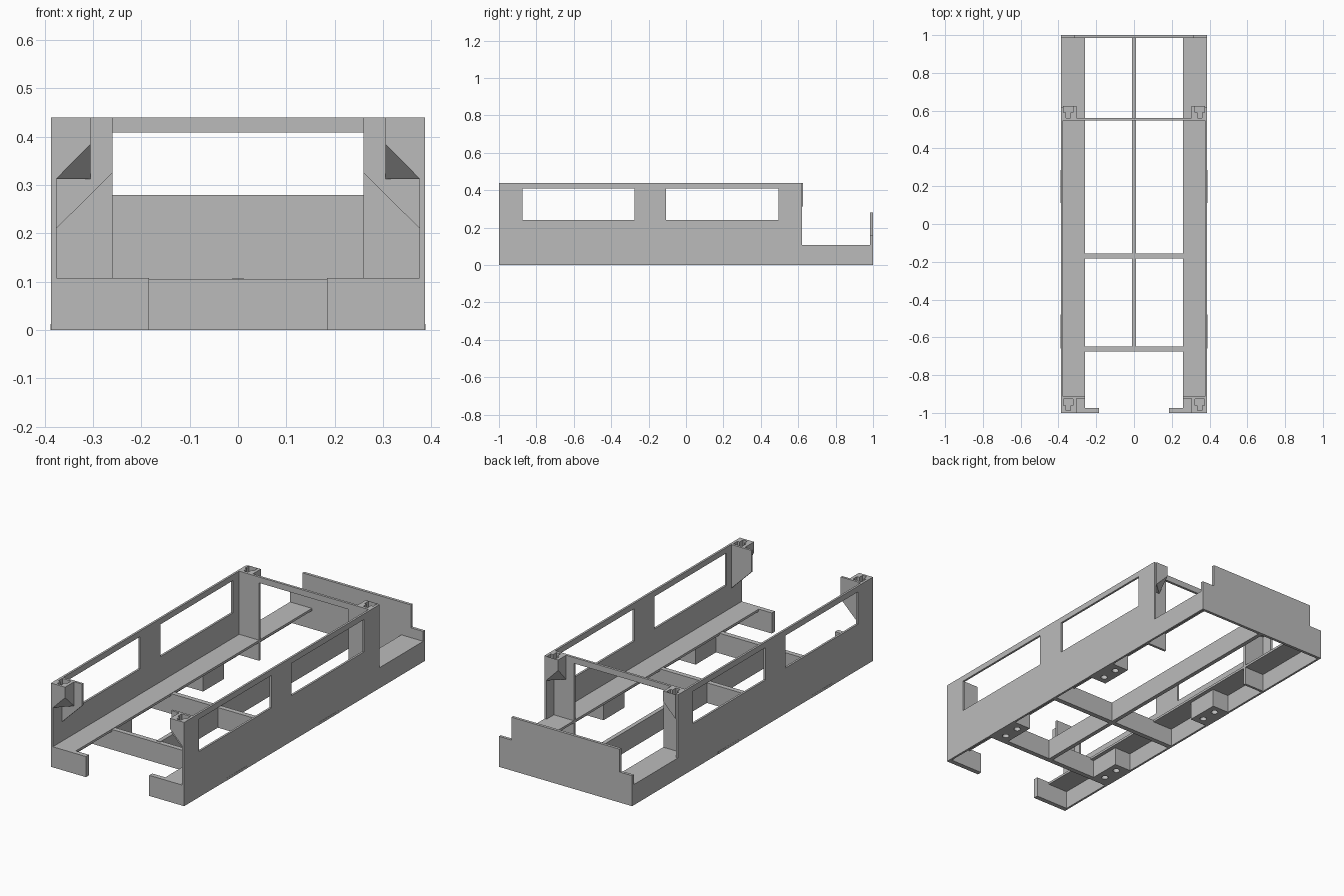
import bpy, bmesh, math
from mathutils import Vector

if "Cube" in bpy.data.objects:
    bpy.data.objects.remove(bpy.data.objects["Cube"])

GREY = bpy.data.materials.new("plain grey")
GREY.diffuse_color = (0.5, 0.5, 0.5, 1)
GREY.use_nodes = True
GREY.node_tree.nodes["Principled BSDF"].inputs["Base Color"].default_value = GREY.diffuse_color


def make(name, bm, mirror=False, cutters=()):
    """Turn a bmesh into an object, cut it, and mirror it to -x if wanted."""
    bmesh.ops.recalc_face_normals(bm, faces=bm.faces)
    me = bpy.data.meshes.new(name)
    bm.to_mesh(me)
    bm.free()
    me.materials.append(GREY)
    ob = bpy.data.objects.new(name, me)
    bpy.context.collection.objects.link(ob)
    for c in cutters:
        m = ob.modifiers.new("cut", 'BOOLEAN')
        m.operation, m.solver, m.object = 'DIFFERENCE', 'EXACT', c
    if mirror:
        ob.modifiers.new("mirror", 'MIRROR')
    return ob


def hide(ob):
    ob.hide_render = True
    ob.hide_set(True)
    return ob


def box(name, x, y, z, **kw):
    bm = bmesh.new()
    bmesh.ops.create_cube(bm, size=1)
    for v in bm.verts:
        v.co = [r[0] if c < 0 else r[1] for c, r in zip(v.co, (x, y, z))]
    return make(name, bm, **kw)


def prism(name, pts, axis, a, b, **kw):
    """Extrude a 2D profile along x (profile is y,z), y (x,z) or z (x,y)."""
    bm = bmesh.new()

    def place(p, d):
        c = list(p)
        c.insert(axis, d)
        return bm.verts.new(c)
    lo, hi = [place(p, a) for p in pts], [place(p, b) for p in pts]
    bm.faces.new(lo)
    bm.faces.new(hi[::-1])
    for i in range(len(pts)):
        j = (i + 1) % len(pts)
        bm.faces.new((lo[i], hi[i], hi[j], lo[j]))
    return make(name, bm, **kw)


W, WI, DI = 0.387, 0.376, 0.26      # outer wall, inner wall, deck inner edge
TOP, DECK = 0.44, 0.108

# Side walls with two windows each
windows = [hide(box("window_cutter", (0.3, 0.45), y, (0.24, 0.41)))
           for y in ((-0.875, -0.275), (-0.108, 0.495))]
prism("side_wall", [(-1, 0), (1, 0), (1, DECK), (0.62, DECK), (0.62, TOP), (-1, TOP)],
      0, WI, W, mirror=True, cutters=windows)

# Deck strips along both sides
box("side_deck", (DI, WI), (-1, 0.985), (DECK - 0.012, DECK), mirror=True)

# Back plate with raised middle, and front lips
prism("back_plate", [(-W, 0), (W, 0), (W, 0.16), (0.315, 0.16), (0.315, 0.28),
                     (-0.315, 0.28), (-0.315, 0.16), (-W, 0.16)], 1, 0.985, 1)
box("front_lip", (0.184, WI), (-1, -0.975), (0, DECK), mirror=True)

# Floor bars
box("centre_bar", (-0.011, 0.011), (-0.66, 0.985), (0, DECK))
for y in (-0.662, -0.17):
    box("cross_bar", (-WI, WI), (y - 0.013, y + 0.013), (0, DECK - 0.002))

# Portal frame near the back, legs run down below the deck
prism("portal_frame", [(-WI, 0), (-DI, 0), (-DI, 0.409), (DI, 0.409), (DI, 0), (WI, 0),
                       (WI, TOP), (-WI, TOP)], 1, 0.547, 0.56)

# Front gusset plates with a sloping lower edge
prism("front_gusset", [(DI, TOP), (WI, TOP), (WI, 0.21), (DI, 0.325)],
      1, -0.925, -0.913, mirror=True)


# Corner blocks with a corbelled underside and a T-shaped pocket on top
def corner_block(name, y_in, y_out, y0):
    pocket = [(0.335, y0), (0.36, y0), (0.36, y0 + 0.028), (0.373, y0 + 0.028),
              (0.373, y0 + 0.062), (0.322, y0 + 0.062), (0.322, y0 + 0.028),
              (0.335, y0 + 0.028)]
    cutter = hide(prism("pocket_cutter", pocket, 2, TOP - 0.03, TOP + 0.05))
    bm = bmesh.new()
    for x in (0.305, WI):
        for y in (y_in, y_out):
            low = 0.385 if (x, y) == (0.305, y_out) else 0.313
            for z in (low, TOP):
                bm.verts.new((x, y, z))
    bmesh.ops.convex_hull(bm, input=bm.verts)
    make(name, bm, mirror=True, cutters=[cutter])


corner_block("front_corner_block", -0.925, -1, -0.988)
corner_block("back_corner_block", 0.56, 0.625, 0.562)

# Mounting feet under the decks, with two screw holes each
for ya, yb in ((-0.66, -0.48), (0.11, 0.285)):
    bm = bmesh.new()
    for t in (0.25, 0.75):
        r = bmesh.ops.create_cone(bm, cap_ends=True, segments=20, radius1=0.017,
                                  radius2=0.017, depth=0.08)
        bmesh.ops.translate(bm, verts=r["verts"], vec=Vector((0.325, ya + t * (yb - ya), 0)))
    holes = hide(make("hole_cutter", bm))
    box("mounting_foot", (0.28, WI), (ya, yb), (0, DECK - 0.006), mirror=True, cutters=[holes])
    box("foot_pad", (WI, W + 0.001), (ya, yb), (0, 0.013), mirror=True)
